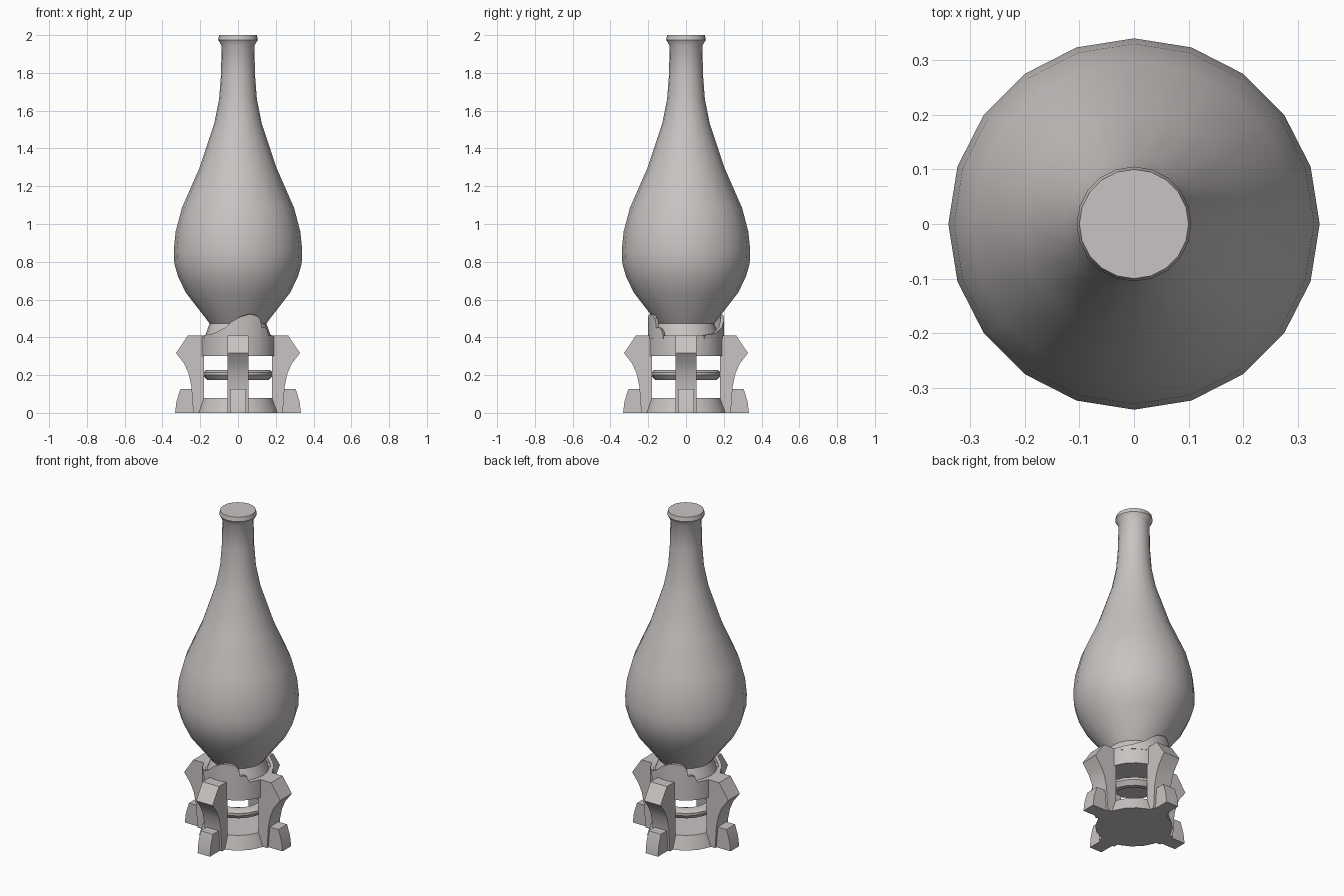
import bpy, bmesh
from math import sin, cos, pi, asin, radians

old = bpy.data.objects.get("Cube")
if old:
    bpy.data.objects.remove(old, do_unlink=True)

SIDES = 20
COLOUR = (0.58, 0.55, 0.54, 1)
grey = bpy.data.materials.new("warm_grey")
grey.use_nodes = True
grey.diffuse_color = COLOUR
grey.node_tree.nodes["Principled BSDF"].inputs["Base Color"].default_value = COLOUR


def finish(name, bm, smooth=0):
    """Turn a bmesh into a named object, smoothed below the given angle."""
    bmesh.ops.recalc_face_normals(bm, faces=bm.faces)
    mesh = bpy.data.meshes.new(name)
    bm.to_mesh(mesh)
    bm.free()
    mesh.materials.append(grey)
    obj = bpy.data.objects.new(name, mesh)
    bpy.context.collection.objects.link(obj)
    if smooth:
        bpy.ops.object.select_all(action="DESELECT")
        obj.select_set(True)
        bpy.context.view_layer.objects.active = obj
        bpy.ops.object.shade_smooth_by_angle(angle=radians(smooth))
    return obj


def lathe(name, profile, ring=False):
    """Revolve (radius, height) points; cap the ends unless it is a closed ring."""
    bm = bmesh.new()
    loops = [[bm.verts.new((r * cos(2 * pi * i / SIDES), r * sin(2 * pi * i / SIDES), z))
              for i in range(SIDES)] for r, z in profile]
    pairs = list(zip(loops, loops[1:]))
    if ring:
        pairs.append((loops[-1], loops[0]))
    else:
        bm.faces.new(loops[0])
        bm.faces.new(loops[-1])
    for a, b in pairs:
        for i in range(SIDES):
            j = (i + 1) % SIDES
            bm.faces.new((a[i], a[j], b[j], b[i]))
    return finish(name, bm, 35)


def slab(name, outline, half_width, turn):
    """Extrude a (radius, height) outline sideways and turn it about the z axis."""
    bm = bmesh.new()
    c, s = cos(turn), sin(turn)
    sides = [[bm.verts.new((r * c - w * s, r * s + w * c, z)) for r, z in outline]
             for w in (-half_width, half_width)]
    for side in sides:
        bm.faces.new(side)
    for i in range(len(outline)):
        j = (i + 1) % len(outline)
        bm.faces.new((sides[0][i], sides[0][j], sides[1][j], sides[1][i]))
    return finish(name, bm, 25)


def crest(name, wave, flip):
    """Thin curved plate standing on the band, with a wavy top edge."""
    bm = bmesh.new()
    sections = []
    for x, z in wave:
        a = asin(x / 0.2)
        sections.append([bm.verts.new((flip * r * sin(a), -flip * r * cos(a), h))
                         for r, h in ((0.202, 0.39), (0.202, z), (0.184, z), (0.184, 0.39))])
    for a, b in zip(sections, sections[1:]):
        for i in range(4):
            j = (i + 1) % 4
            bm.faces.new((a[i], a[j], b[j], b[i]))
    bm.faces.new(sections[0])
    bm.faces.new(sections[-1])
    return finish(name, bm, 30)


# Vase with flared lip
lathe("vase", [(0.14, 0.46), (0.155, 0.48), (0.275, 0.635), (0.317, 0.72), (0.337, 0.79),
               (0.34, 0.86), (0.33, 0.96), (0.297, 1.085), (0.205, 1.295), (0.125, 1.535),
               (0.1, 1.66), (0.09, 1.79), (0.087, 1.945), (0.105, 1.975), (0.1, 2.0)])

# Stand: collar, band, loose ring and base
lathe("collar", [(0.177, 0.4), (0.148, 0.48)])
lathe("band", [(0.2, 0.3), (0.2, 0.41)])
lathe("middle_ring", [(0.13, 0.18), (0.165, 0.175), (0.187, 0.2), (0.187, 0.215),
                      (0.17, 0.226), (0.13, 0.226)], ring=True)
lathe("base", [(0.217, 0.0), (0.188, 0.08)])

# Four legs, each with a foot block
LEG = [(0.19, 0.41), (0.265, 0.41), (0.328, 0.317), (0.285, 0.26), (0.262, 0.21),
       (0.247, 0.14), (0.237, 0.0), (0.205, 0.0), (0.18, 0.08), (0.18, 0.3)]
FOOT = [(0.23, 0.0), (0.333, 0.0), (0.326, 0.06), (0.305, 0.127), (0.24, 0.127)]
for k, side in enumerate(("left", "back", "right", "front")):
    slab(side + "_leg", LEG, 0.056, k * pi / 2)
    slab(side + "_foot", FOOT, 0.042, k * pi / 2)

# Wavy crests above the band, front and back
WAVE = [(-0.175, 0.412), (-0.13, 0.42), (-0.07, 0.45), (-0.03, 0.485), (0.01, 0.508),
        (0.063, 0.523), (0.095, 0.516), (0.115, 0.5), (0.122, 0.475), (0.125, 0.45),
        (0.14, 0.452), (0.152, 0.443), (0.16, 0.412)]
crest("front_crest", WAVE, 1)
crest("back_crest", WAVE, -1)
